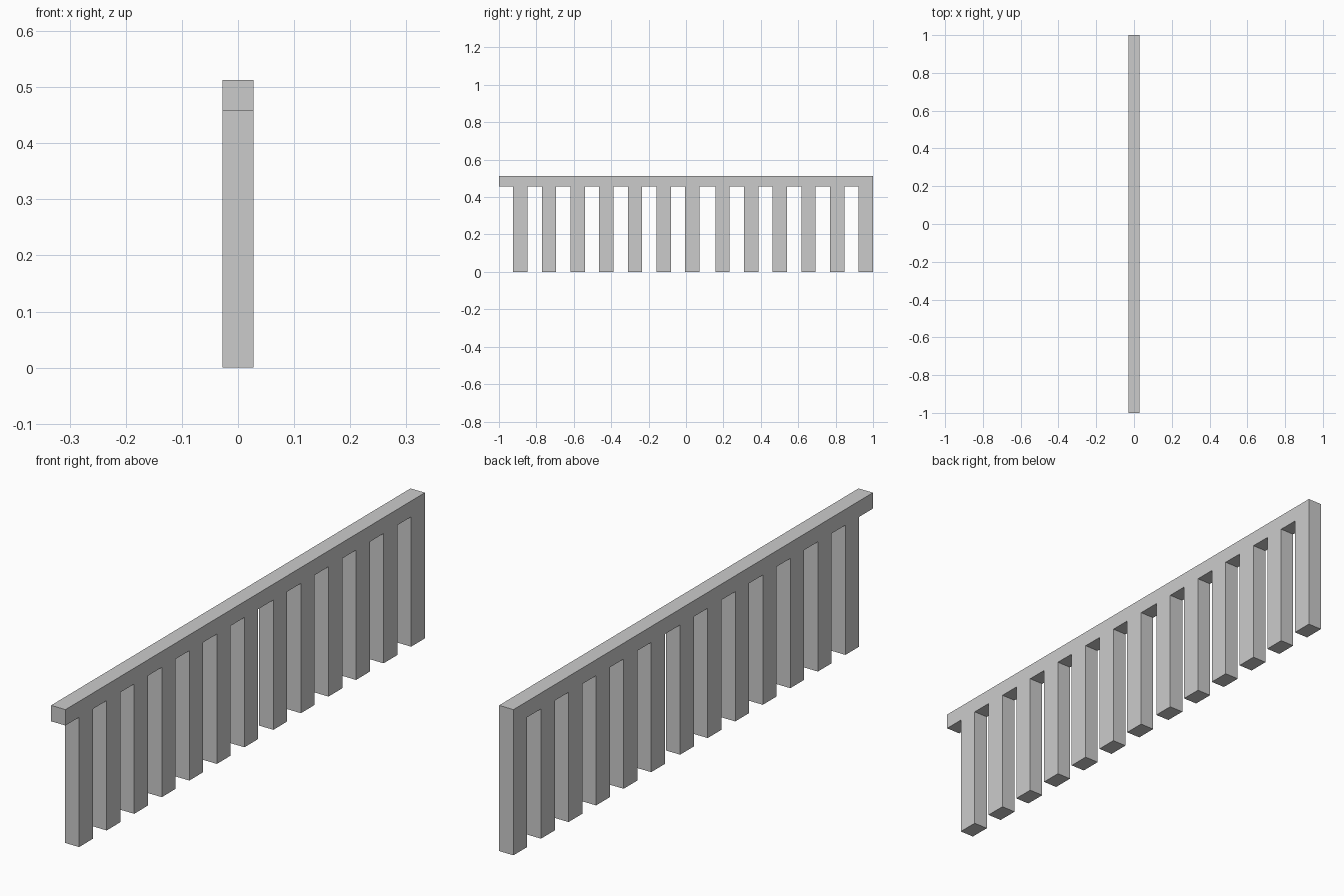
import bpy, bmesh

if "Cube" in bpy.data.objects:
    bpy.data.objects.remove(bpy.data.objects["Cube"])

HALF_X = 0.028
RAIL_Z, TOP_Z = 0.457, 0.513
POST_W, PITCH = 0.0767, 0.1533

# Two runs of evenly spaced posts with a slightly wider gap between them
starts = [-0.924 + i * PITCH for i in range(7)]
starts += [1 - POST_W - i * PITCH for i in range(5, -1, -1)]

# Comb-shaped side profile (y, z): posts hanging below the top rail
profile = [(-1, TOP_Z), (-1, RAIL_Z)]
for y in starts[:-1]:
    profile += [(y, RAIL_Z), (y, 0), (y + POST_W, 0), (y + POST_W, RAIL_Z)]
profile += [(starts[-1], RAIL_Z), (starts[-1], 0), (1, 0), (1, TOP_Z)]

# Extrude the profile across the thickness of the railing
bm = bmesh.new()
face = bm.faces.new([bm.verts.new((-HALF_X, y, z)) for y, z in profile])
ext = bmesh.ops.extrude_face_region(bm, geom=[face], use_keep_orig=True)
bmesh.ops.translate(bm, vec=(2 * HALF_X, 0, 0),
                    verts=[g for g in ext["geom"] if isinstance(g, bmesh.types.BMVert)])
bmesh.ops.recalc_face_normals(bm, faces=bm.faces)

mesh = bpy.data.meshes.new("railing")
bm.to_mesh(mesh)
bm.free()
bpy.context.collection.objects.link(bpy.data.objects.new("railing", mesh))
